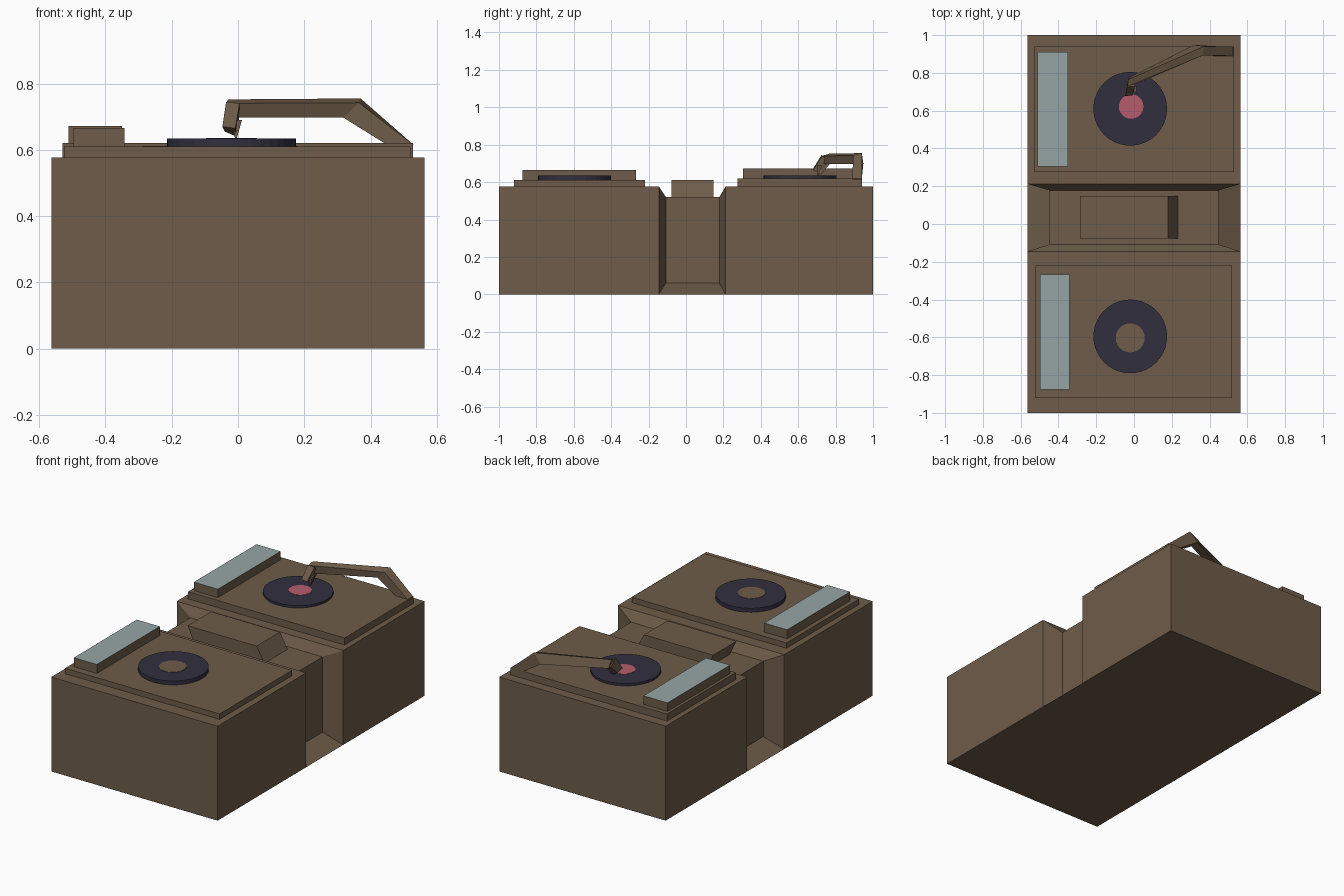
import bpy, bmesh, math

if "Cube" in bpy.data.objects:
    bpy.data.objects.remove(bpy.data.objects["Cube"])


def material(name, rgb):
    m = bpy.data.materials.new(name)
    m.diffuse_color = (*rgb, 1)
    m.use_nodes = True
    m.node_tree.nodes["Principled BSDF"].inputs["Base Color"].default_value = m.diffuse_color
    return m


BROWN = material("brown", (0.156, 0.107, 0.067))
GLASS = material("pale blue grey", (0.305, 0.376, 0.376))
BLACK = material("dark vinyl", (0.032, 0.028, 0.051))
PINK = material("pink label", (0.46, 0.107, 0.15))


def make(name, bm, *mats):
    bmesh.ops.recalc_face_normals(bm, faces=bm.faces)
    me = bpy.data.meshes.new(name)
    bm.to_mesh(me)
    bm.free()
    for m in mats:
        me.materials.append(m)
    ob = bpy.data.objects.new(name, me)
    bpy.context.collection.objects.link(ob)
    return ob


def loft(name, sections, *mats):
    """Closed solid through a list of equal-sized point rings."""
    bm = bmesh.new()
    rings = [[bm.verts.new(p) for p in s] for s in sections]
    for a, b in zip(rings, rings[1:]):
        for i in range(len(a)):
            j = (i + 1) % len(a)
            bm.faces.new((a[i], a[j], b[j], b[i]))
    bm.faces.new(rings[0])
    bm.faces.new(rings[-1])
    return make(name, bm, *mats)


def rect(x0, x1, y0, y1, z):
    return [(x0, y0, z), (x1, y0, z), (x1, y1, z), (x0, y1, z)]


def disc(name, x, y, r, z0, z1, mat, n=40):
    ring = lambda z: [(x + r * math.cos(2 * math.pi * i / n),
                       y + r * math.sin(2 * math.pi * i / n), z) for i in range(n)]
    return loft(name, [ring(z0), ring(z1)], mat)


# cabinet: U-shaped outline swept along y, pinched inward at the middle
outer = [(0.5625, 0), (0.5625, 0.577), (-0.5625, 0.577), (-0.5625, 0)]
inner = [(0.447, 0.06), (0.447, 0.52), (-0.447, 0.52), (-0.447, 0.06)]
stations = [(-1, outer), (-0.145, outer), (-0.108, inner),
            (0.178, inner), (0.212, outer), (1, outer)]
bm = bmesh.new()
rows = [[bm.verts.new((x, y, z)) for x, z in prof] for y, prof in stations]
for a, b in zip(rows, rows[1:]):
    for i in range(3):
        bm.faces.new((a[i], a[i + 1], b[i + 1], b[i]))
for i in (0, 3):  # sloped sills at both ends of the channel
    bm.faces.new([rows[k][i] for k in (1, 2, 3, 4)])
for a, b in ((0, 1), (1, 4), (4, 5)):  # underside
    bm.faces.new((rows[a][0], rows[b][0], rows[b][3], rows[a][3]))
bm.faces.new(rows[0])
bm.faces.new(rows[-1])
make("cabinet", bm, BROWN)

# slanted mixer block in the channel
loft("mixer_block", [rect(-0.24, 0.235, -0.077, 0.148, 0.515),
                     rect(-0.287, 0.18, -0.077, 0.148, 0.612)], BROWN)

# two decks: plate, display bar, record, label
decks = [
    ("front", (-0.525, 0.52, -0.92, -0.22), 0.61, (-0.497, -0.342, -0.875, -0.267), 0.665,
     (-0.02, -0.595), (-0.02, -0.603, 0.077), BROWN),
    ("back", (-0.53, 0.528, 0.275, 0.94), 0.62, (-0.512, -0.35, 0.305, 0.91), 0.672,
     (-0.02, 0.61), (-0.015, 0.622, 0.065), PINK),
]
for name, plate, top, bar, bar_top, rec, label, label_mat in decks:
    loft(name + "_deck_plate", [rect(*plate, 0.57), rect(*plate, top)], BROWN)
    ob = loft(name + "_display_bar", [rect(*bar, top - 0.01), rect(*bar, bar_top)], BROWN, GLASS)
    for f in ob.data.polygons:
        if f.normal.z > 0.9:
            f.material_index = 1
    disc(name + "_record", *rec, 0.195, top - 0.01, 0.634, BLACK)
    disc(name + "_label", *label, 0.630, 0.636, label_mat, 24)

# tone arm: base strut, elbow, long arm, bent-down head
loft("tone_arm", [
    [(0.53, 0.94, 0.615), (0.53, 0.89, 0.615), (0.45, 0.89, 0.615), (0.45, 0.94, 0.615)],
    [(0.37, 0.94, 0.755), (0.365, 0.893, 0.742), (0.318, 0.893, 0.697), (0.318, 0.948, 0.70)],
    [(-0.03, 0.765, 0.752), (-0.036, 0.728, 0.74), (-0.022, 0.726, 0.697), (-0.022, 0.778, 0.70)],
], BROWN)
loft("tone_arm_head", [
    [(-0.036, 0.725, 0.745), (0.005, 0.73, 0.74), (0.005, 0.775, 0.705), (-0.03, 0.772, 0.71)],
    [(-0.047, 0.678, 0.67), (-0.008, 0.68, 0.665), (-0.005, 0.722, 0.64), (-0.04, 0.72, 0.655)],
], BROWN)
# stylus: narrow tapered point
loft("stylus", [rect(-0.02, 0.012, 0.70, 0.73, 0.69),
                rect(-0.009, -0.004, 0.70, 0.706, 0.634)], BROWN)
